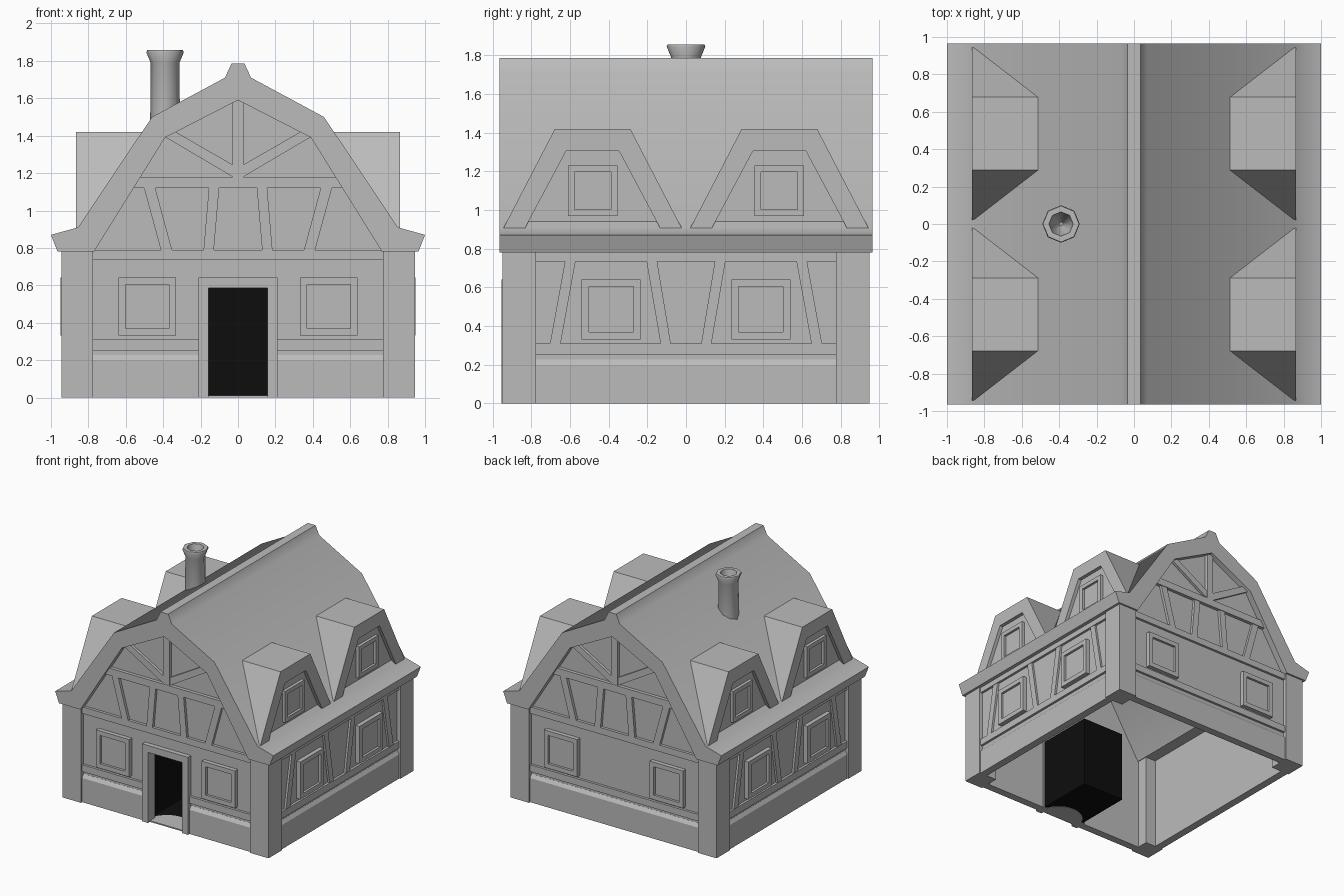
import bpy, bmesh, math
from mathutils import Matrix, Vector

cube = bpy.data.objects.get("Cube")
if cube:
    bpy.data.objects.remove(cube, do_unlink=True)


def material(name, value):
    m = bpy.data.materials.new(name)
    m.use_nodes = True
    m.diffuse_color = (value, value, value, 1)
    m.node_tree.nodes["Principled BSDF"].inputs["Base Color"].default_value = (value, value, value, 1)
    return m


GREY = material("plain grey", 0.5)
BLACK = material("doorway black", 0.004)
FRONT, RIGHT, BACK, LEFT = 0, 90, 180, 270
ENDS, FLANKS = (FRONT, BACK), (RIGHT, LEFT)


def finish(name, bm, mat, smooth=None):
    bmesh.ops.recalc_face_normals(bm, faces=bm.faces)
    me = bpy.data.meshes.new(name)
    bm.to_mesh(me)
    bm.free()
    me.materials.append(mat)
    ob = bpy.data.objects.new(name, me)
    bpy.context.collection.objects.link(ob)
    if smooth:
        bpy.ops.object.select_all(action="DESELECT")
        ob.select_set(True)
        bpy.context.view_layer.objects.active = ob
        bpy.ops.object.shade_smooth_by_angle(angle=math.radians(smooth))
    return ob


def build(name, outlines, inner, outer, sides, mat=GREY, smooth=None, inset=0, depth=0.02, is_open=False):
    """Extrude (u, z) outlines between two distances from the centre, on each side of the house."""
    bm = bmesh.new()
    at = lambda d, z: d(z) if callable(d) else d
    for angle in sides:
        rot = Matrix.Rotation(math.radians(angle), 3, "Z")
        for pts in outlines:
            front = [bm.verts.new(rot @ Vector((u, -at(outer, z), z))) for u, z in pts]
            back = [bm.verts.new(rot @ Vector((u, -at(inner, z), z))) for u, z in pts]
            bm.faces.new(back[::-1])
            for i in range(len(pts)):
                j = (i + 1) % len(pts)
                bm.faces.new((front[j], front[i], back[i], back[j]))
            if is_open:
                continue
            face = bm.faces.new(front)
            if inset:
                face.normal_update()
                bmesh.ops.inset_individual(bm, faces=[face], thickness=inset)
                bmesh.ops.inset_individual(bm, faces=[face], thickness=0, depth=-depth)
    return finish(name, bm, mat, smooth)


def rect(u0, u1, z0, z1):
    return [(u0, z0), (u1, z0), (u1, z1), (u0, z1)]


def mirror(pts):
    return [(-u, z) for u, z in reversed(pts)]


def both(*outlines):
    return [p for o in outlines for p in (o, mirror(o))]


def shift(pts, du):
    return [(u + du, z) for u, z in pts]


def symmetric(half):
    """Close a half outline that runs up the +u side."""
    return half + [(-u, z) for u, z in reversed(half) if u]


# Roof: thick gambrel shell with flared eaves and a ridge cap
outer_half = [(0.965, 0.78), (1, 0.87), (0.855, 0.91), (0.46, 1.5), (0.07, 1.71), (0.035, 1.785)]
inner_half = [(-0.77, 0.78), (-0.39, 1.39), (0, 1.59), (0.39, 1.39), (0.77, 0.78)]
build("roof", [symmetric(outer_half) + inner_half], -0.965, 0.965, [FRONT], smooth=50)

# Walls
full_wall = rect(-0.8, 0.8, 0, 0.785)
build("walls", [full_wall], 0.87, 0.915, (RIGHT, BACK, LEFT))
build("front_wall", both(rect(0.2, 0.8, 0, 0.785)) + [rect(-0.2, 0.2, 0.6, 0.785)], 0.87, 0.915, [FRONT])
build("gable_walls", [symmetric([(0.8, 0.77), (0.8, 0.82), (0.42, 1.42), (0, 1.64)])], 0.87, 0.912, ENDS)

# Corner posts
build("corner_posts", both(rect(0.775, 0.945, 0, 0.79)), 0.775, 0.95, ENDS)

# Plinth, sloped sill and horizontal beams, broken at the door
def slope(z):
    return 0.935 if z < 0.21 else 0.916


whole, split = (-0.78, 0.78), (0.2, 0.78)
for label, span, sides in (("front", split, [FRONT]), ("outer", whole, (RIGHT, BACK, LEFT))):
    strips = lambda z0, z1: both(rect(*span, z0, z1)) if span is split else [rect(*span, z0, z1)]
    build(label + "_plinth", strips(0, 0.2), 0.9, 0.935, sides)
    build(label + "_sill", strips(0.2, 0.228), 0.9, slope, sides)
    build(label + "_rail", strips(0.253, 0.31), 0.9, 0.935, sides)
build("top_beams", [rect(*whole, 0.735, 0.79)], 0.9, 0.935, (FRONT, RIGHT, BACK, LEFT))

# Slanted timbers on the long walls
build("wall_braces", both(
    [(0.65, 0.3), (0.705, 0.3), (0.625, 0.74), (0.57, 0.74)],
    [(0.077, 0.3), (0.13, 0.3), (0.205, 0.74), (0.15, 0.74)]), 0.9, 0.932, FLANKS)

# Gable timbers
build("gable_tie_beam", [rect(-0.58, 0.58, 1.12, 1.18)], 0.9, 0.94, ENDS)
build("gable_king_post", [rect(-0.03, 0.03, 1.17, 1.62)], 0.9, 0.938, ENDS)
build("gable_braces", both(
    [(0.02, 1.175), (0.41, 1.405), (0.35, 1.43), (0.02, 1.24)],
    [(0.35, 0.78), (0.41, 0.78), (0.505, 1.13), (0.445, 1.13)],
    [(0.13, 0.78), (0.185, 0.78), (0.155, 1.13), (0.1, 1.13)]), 0.9, 0.935, ENDS)

# Windows with recessed panes
pane = rect(-0.153, 0.153, 0.332, 0.642)
build("end_windows", both(shift(pane, 0.485)), 0.9, 0.95, ENDS, inset=0.053)
build("flank_windows", both(shift(pane, 0.387)), 0.9, 0.95, FLANKS, inset=0.053)

# Dormers: tapered hoods running back into the roof slope
def roof_slope(z):
    return 0.825 - 0.395 * (z - 0.91) / 0.59


hood = symmetric([(0.462, 0.905), (0.195, 1.42)]) + [(-0.35, 0.905), (-0.137, 1.305), (0.137, 1.305), (0.35, 0.905)]
panel = symmetric([(0.37, 0.905), (0.157, 1.325)])
dormer_window = rect(-0.128, 0.128, 0.97, 1.23)
build("dormer_hoods", both(shift(hood, 0.483)), roof_slope, 0.865, FLANKS)
build("dormer_panels", both(shift(panel, 0.483)), 0.815, 0.835, FLANKS)
build("dormer_windows", both(shift(dormer_window, 0.483)), 0.82, 0.86, FLANKS, inset=0.048)

# Door frame, dark hollow behind it and a rounded threshold
frame = symmetric([(0.21, 0), (0.21, 0.642)]) + [(-0.157, 0), (-0.157, 0.585), (0.157, 0.585), (0.157, 0)]
build("door_frame", [frame], 0.86, 0.955, [FRONT])
hollow = build("door_hollow", [rect(-0.195, 0.195, 0.004, 0.597)], 0.38, 0.9, [FRONT], BLACK, is_open=True)
shell = hollow.modifiers.new("shell", "SOLIDIFY")
shell.thickness = 0.004
shell.offset = 0

bm = bmesh.new()
arc = [(0.19 * math.cos(math.pi * i / 16), -0.93 + 0.19 * math.sin(math.pi * i / 16)) for i in range(17)]
base = bm.faces.new([bm.verts.new((x, y, 0)) for x, y in arc])
top = bmesh.ops.extrude_face_region(bm, geom=[base])["geom"]
bmesh.ops.translate(bm, vec=(0, 0, 0.01), verts=[v for v in top if isinstance(v, bmesh.types.BMVert)])
finish("threshold", bm, GREY)

# Chimney: eight-sided pipe with a flared, hollow top
bm = bmesh.new()
profile = [(0.08, 1.42), (0.077, 1.79), (0.1, 1.845), (0.096, 1.857), (0.065, 1.857), (0.05, 1.78), (0.01, 1.66)]
ring = [bm.verts.new((-0.39 + r, 0, z)) for r, z in profile]
edges = [bm.edges.new(pair) for pair in zip(ring, ring[1:])]
bmesh.ops.spin(bm, geom=ring + edges, cent=(-0.39, 0, 0), axis=(0, 0, 1), angle=2 * math.pi, steps=8)
bmesh.ops.remove_doubles(bm, verts=bm.verts, dist=0.001)
finish("chimney", bm, GREY, smooth=50)
